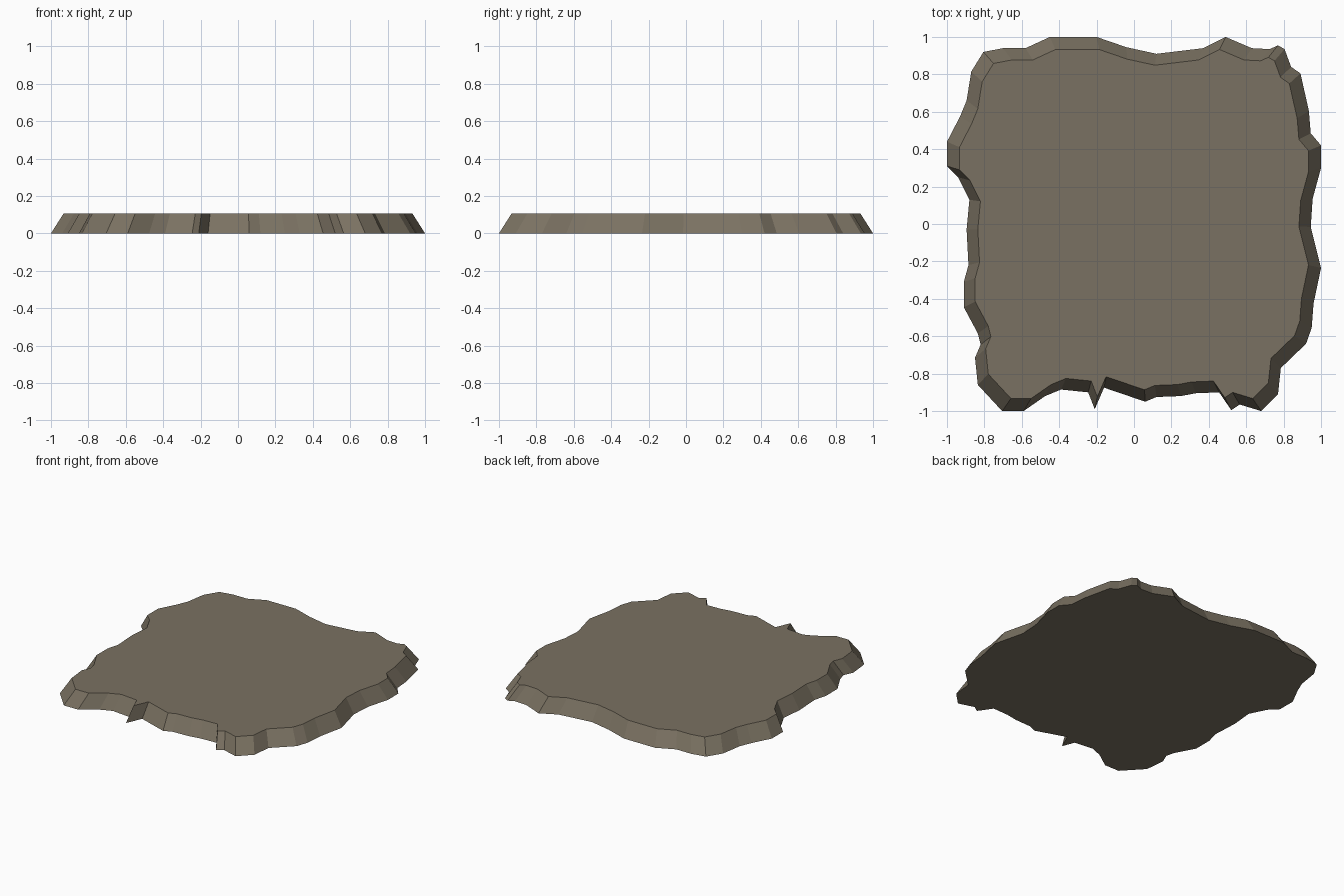
import bpy, bmesh

HEIGHT = 0.105
TAPER = 0.933   # top outline is the bottom outline scaled inwards

# ragged bottom outline, counter-clockwise from the left tip
OUTLINE = [
    (-1, .44), (-1, .31), (-.94, .25), (-.88, .13), (-.895, -.03), (-.885, -.22),
    (-.91, -.31), (-.91, -.445), (-.835, -.585), (-.82, -.645), (-.85, -.715), (-.835, -.86),
    (-.705, -1), (-.59, -1), (-.475, -.92), (-.39, -.885), (-.245, -.9), (-.21, -.99),
    (-.16, -.875), (.06, -.95), (.12, -.925), (.25, -.92), (.33, -.905), (.455, -.9),
    (.52, -.995), (.565, -.965), (.68, -1), (.77, -.91), (.785, -.77), (.92, -.64),
    (.95, -.555), (.96, -.425), (1, -.235), (.945, -.015), (.955, .135), (1, .3),
    (1, .42), (.945, .485), (.935, .605), (.89, .805), (.84, .84), (.805, .935),
    (.77, .955), (.725, .935), (.63, .94), (.49, 1), (.37, .94), (.12, .91),
    (-.04, .945), (-.2, 1), (-.45, 1), (-.58, .94), (-.7, .94), (-.805, .92),
    (-.87, .815), (-.895, .66), (-.93, .575),
]

# stone slab: bottom face, top face and sloping sides
bm = bmesh.new()
low = [bm.verts.new((x, y, 0)) for x, y in OUTLINE]
top = [bm.verts.new((x * TAPER, y * TAPER, HEIGHT)) for x, y in OUTLINE]
bm.faces.new(reversed(low))
bm.faces.new(top)
for i in range(len(low)):
    j = (i + 1) % len(low)
    bm.faces.new((low[i], low[j], top[j], top[i]))
bmesh.ops.recalc_face_normals(bm, faces=bm.faces)
mesh = bpy.data.meshes.new("stone_slab")
bm.to_mesh(mesh)
bm.free()

stone = bpy.data.materials.new("brown grey stone")
stone.diffuse_color = (0.195, 0.167, 0.122, 1)
mesh.materials.append(stone)
bpy.context.collection.objects.link(bpy.data.objects.new("stone_slab", mesh))
